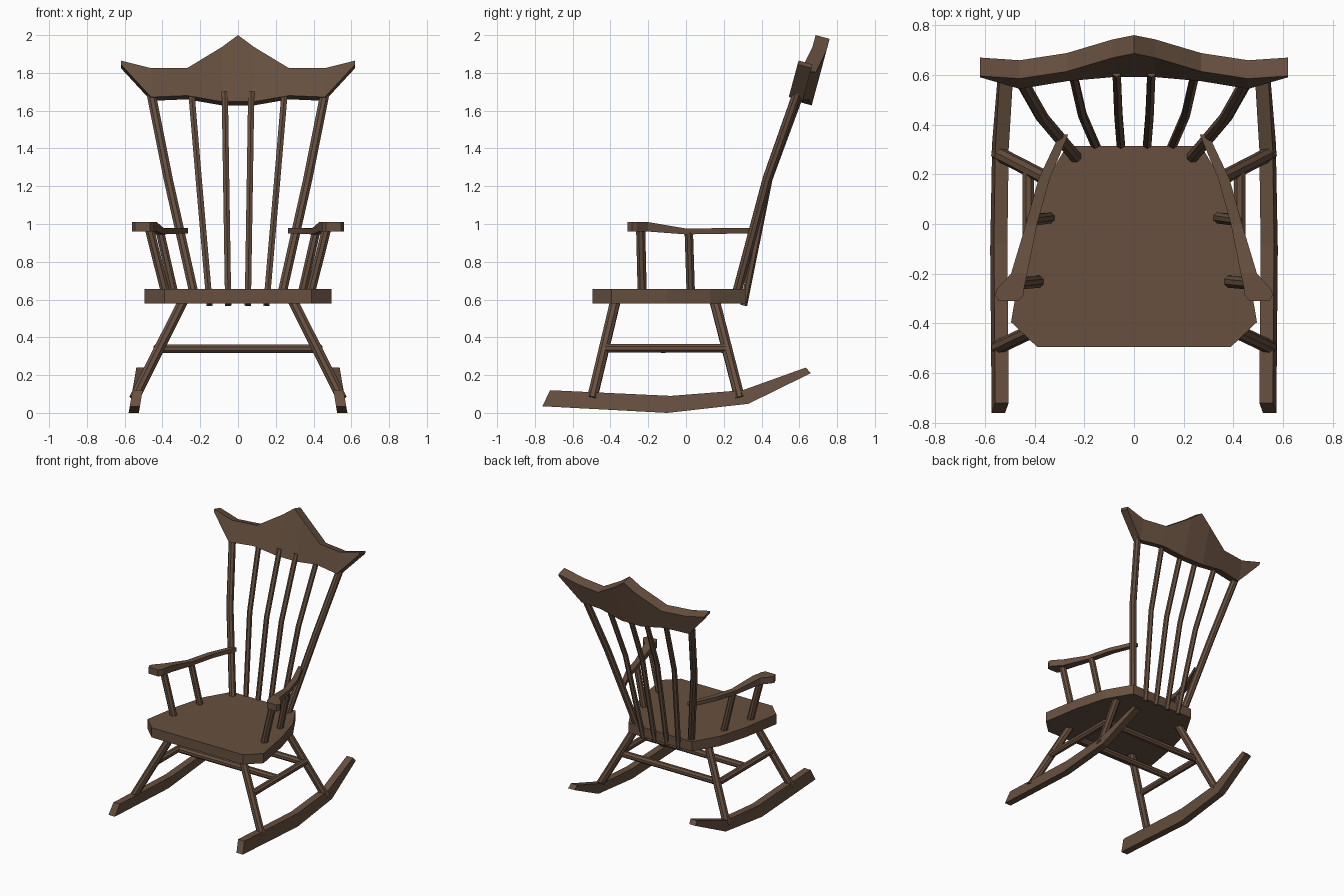
import bpy, bmesh
from mathutils import Vector

if "Cube" in bpy.data.objects:
    bpy.data.objects.remove(bpy.data.objects["Cube"])

wood = bpy.data.materials.new("dark_brown_wood")
wood.diffuse_color = (0.135, 0.08, 0.05, 1)
wood.use_nodes = True
wood.node_tree.nodes["Principled BSDF"].inputs["Base Color"].default_value = wood.diffuse_color


def loft(name, rings):
    """Skin a list of equal-sized closed rings and cap both ends."""
    bm = bmesh.new()
    vs = [[bm.verts.new(p) for p in r] for r in rings]
    n = len(rings[0])
    for a, b in zip(vs, vs[1:]):
        for i in range(n):
            j = (i + 1) % n
            bm.faces.new((a[i], a[j], b[j], b[i]))
    bm.faces.new(vs[0][::-1])
    bm.faces.new(vs[-1])
    bmesh.ops.recalc_face_normals(bm, faces=bm.faces[:])
    me = bpy.data.meshes.new(name)
    bm.to_mesh(me)
    bm.free()
    ob = bpy.data.objects.new(name, me)
    bpy.context.collection.objects.link(ob)
    me.materials.append(wood)
    return ob


def rod(name, pts, r, sides=8):
    """Round bar along a short path."""
    from math import cos, sin, pi
    pts = [Vector(p) for p in pts]
    d = (pts[-1] - pts[0]).normalized()
    u = d.cross(Vector((0, 1, 0)) if abs(d.y) < 0.7 else Vector((1, 0, 0))).normalized()
    w = d.cross(u)
    ang = [2 * pi * (i + 0.5) / sides for i in range(sides)]
    return loft(name, [[p + r * (cos(a) * u + sin(a) * w) for a in ang] for p in pts])


# seat: half outline mirrored, extruded
half = [(0.39, -0.495), (0.495, -0.395), (0.445, -0.1), (0.38, 0.13), (0.27, 0.315)]
outline = half + [(-x, y) for x, y in reversed(half)]
loft("seat", [[(x, y, z) for x, y in outline] for z in (0.58, 0.655)])

# crest rail: columns of (x, bottom z, top z, front y at z = 1.65)
cols = [(0, 1.648, 2.0, 0.592), (0.085, 1.648, 1.937, 0.592), (0.27, 1.68, 1.825, 0.567),
        (0.46, 1.672, 1.825, 0.538), (0.62, 1.845, 1.865, 0.538)]
cols = [(-x, b, t, y) for x, b, t, y in reversed(cols[1:])] + cols
rings = []
for x, b, t, y in cols:
    yb, yt = y + 0.27 * (b - 1.65), y + 0.27 * (t - 1.65)
    rings.append([(x, yb, b), (x, yt, t), (x, yt + 0.074, t - 0.02), (x, yb + 0.074, b - 0.02)])
loft("crest_rail", rings)

# sections of one arm (y, inner x, outer x, bottom z, top z)
arm = [(0.36, 0.265, 0.30, 0.95, 0.98), (0.18, 0.34, 0.385, 0.948, 0.978),
       (0.0, 0.39, 0.435, 0.945, 0.976), (-0.2, 0.43, 0.495, 0.96, 1.01),
       (-0.26, 0.443, 0.55, 0.96, 1.01), (-0.285, 0.445, 0.56, 0.96, 1.01),
       (-0.31, 0.465, 0.545, 0.96, 1.01)]
# sections of one rocker (top y, top z, bottom y, bottom z)
rocker = [(-0.72, 0.12, -0.76, 0.035), (-0.08, 0.09, -0.1, 0.0),
          (0.30, 0.12, 0.33, 0.048), (0.635, 0.24, 0.66, 0.21)]

for s, side in ((1, "right"), (-1, "left")):
    # rocker, leaning inward toward the top
    cx = lambda z: 0.552 - 0.17 * z
    loft(side + "_rocker", [[(s * (cx(zt) - .027), yt, zt), (s * (cx(zt) + .027), yt, zt),
                             (s * (cx(zb) + .027), yb, zb), (s * (cx(zb) - .027), yb, zb)]
                            for yt, zt, yb, zb in rocker])
    # legs and side stretcher
    rod(side + "_front_leg", [(s * 0.287, -0.372, 0.6), (s * 0.55, -0.497, 0.075)], 0.029)
    rod(side + "_back_leg", [(s * 0.287, 0.15, 0.6), (s * 0.55, 0.285, 0.075)], 0.029)
    rod(side + "_side_stretcher", [(s * 0.425, -0.43, 0.342), (s * 0.425, 0.21, 0.342)], 0.025)
    # arm and its two supports
    loft(side + "_arm", [[(s * a, y, zb), (s * b, y, zb), (s * b, y, zt), (s * a, y, zt)]
                         for y, a, b, zb, zt in arm])
    rod(side + "_front_arm_post", [(s * 0.385, -0.232, 0.64), (s * 0.468, -0.24, 0.97)], 0.026)
    rod(side + "_rear_arm_post", [(s * 0.34, 0.025, 0.64), (s * 0.412, 0.015, 0.955)], 0.024)
    # bent back post
    rod(side + "_back_post", [(s * 0.235, 0.27, 0.64), (s * 0.37, 0.43, 1.24),
                              (s * 0.462, 0.592, 1.70)], 0.026)
    # back spindles
    for name, x0, x1 in (("outer", 0.15, 0.247), ("inner", 0.052, 0.07)):
        mid = x0 + (x1 - x0) * 0.6
        rod(side + "_" + name + "_spindle", [(s * x0, 0.305, 0.57), (s * mid, 0.44, 1.24),
                                             (s * x1, 0.61, 1.70)], 0.019, 6)

# cross stretchers
for name, y in (("middle", -0.12), ("rear", 0.2)):
    rod(name + "_cross_stretcher", [(-0.42, y, 0.34), (0.42, y, 0.34)], 0.025)
